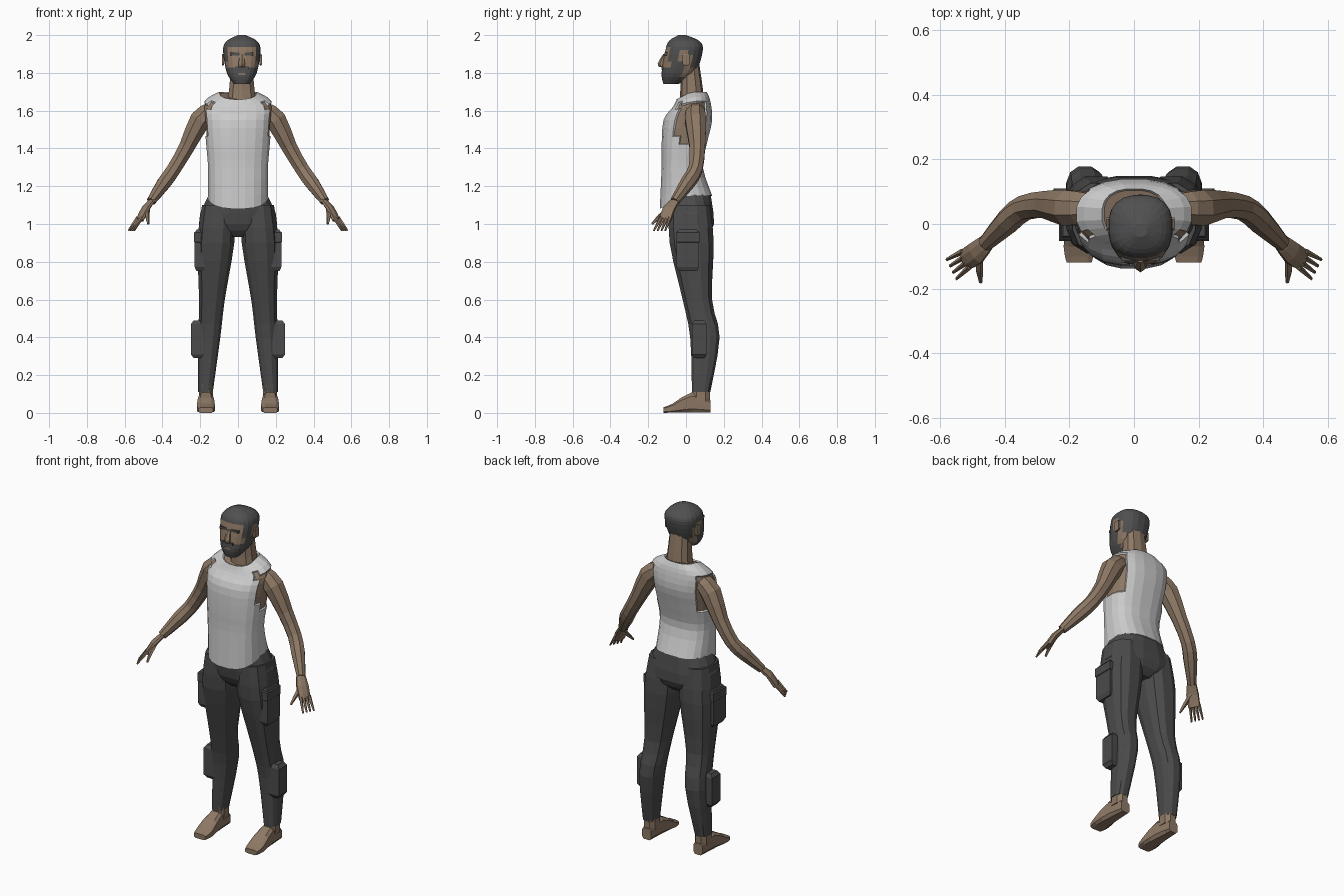
import bpy, bmesh, math
from mathutils import Vector

cube = bpy.data.objects.get("Cube")
if cube:
    bpy.data.objects.remove(cube, do_unlink=True)

RIGHTWARD, BACKWARD, UPWARD = Vector((1, 0, 0)), Vector((0, 1, 0)), Vector((0, 0, 1))


def material(name, red, green, blue):
    made = bpy.data.materials.new(name)
    made.use_nodes = True
    made.diffuse_color = (red, green, blue, 1)
    shader = made.node_tree.nodes["Principled BSDF"]
    shader.inputs["Base Color"].default_value = made.diffuse_color
    return made


SKIN = material("skin", .27, .19, .13)
SHIRT = material("shirt_grey", .6, .6, .6)
CLOTH = material("dark_cloth", .07, .07, .07)
HAIR = material("dark_hair", .08, .08, .08)


def smooth_keys(keys, steps):
    """Fill in sections between the key sections along a smooth spline."""
    keys = [Vector(key) for key in keys]
    padded = [keys[0]] + keys + [keys[-1]]
    filled = []
    for before, start, end, after in zip(padded, padded[1:], padded[2:], padded[3:]):
        for step in range(steps):
            t = step / steps
            out, into = (end - before) / 2, (after - start) / 2
            bend = t * t * (3 - 2 * t)
            filled.append(start.lerp(end, bend) + out * t * (1 - t) ** 2
                          - into * t * t * (1 - t))
    return filled + [keys[-1]]


def section(centre, across, along, width, depth, sides, square):
    """Superellipse section; a larger square value gives boxier corners."""
    points = []
    for i in range(sides):
        angle = math.tau * (i + .5) / sides
        c, s = math.cos(angle), math.sin(angle)
        points.append(centre + across * width * math.copysign(abs(c) ** (2 / square), c)
                      + along * depth * math.copysign(abs(s) ** (2 / square), s))
    return points


def build(name, rings, mats, side=1, rule=None, rim=0):
    """Join sections into a closed flat-shaded mesh, coloured by a rule."""
    bm = bmesh.new()
    loops = [[bm.verts.new((p.x * side, p.y, p.z)) for p in ring] for ring in rings]
    for low, high in zip(loops, loops[1:]):
        for i in range(len(low)):
            bm.faces.new((low[i - 1], low[i], high[i], high[i - 1]))
    bm.faces.new(loops[0])
    bm.faces.new(loops[-1])
    bmesh.ops.recalc_face_normals(bm, faces=bm.faces)
    if rule:
        for face in bm.faces:
            face.material_index = rule(face.calc_center_median())
    if rim:
        openings = [face for face in bm.faces if face.material_index]
        border = bmesh.ops.inset_region(bm, faces=openings, thickness=rim, depth=-rim)
        for face in border["faces"]:
            face.material_index = 0
    mesh = bpy.data.meshes.new(name)
    bm.to_mesh(mesh)
    bm.free()
    for mat in mats:
        mesh.materials.append(mat)
    bpy.context.collection.objects.link(bpy.data.objects.new(name, mesh))


def stack(name, keys, mats, x=0, lean=0, steps=3, sides=12, square=2.5, sag=None, **options):
    """Level sections: height, centre depth, half width, half depth."""
    rings = []
    for z, y, width, depth in smooth_keys(keys, steps):
        ring = section(Vector((x + lean * z, y, z)), RIGHTWARD, BACKWARD,
                       width, depth, sides, square)
        if sag:
            for point in ring:
                point.z += sag(z) * min(0, point.y - y)
        rings.append(ring)
    build(name, rings, mats, **options)


def tube(name, keys, side, flat=1, steps=2, sides=8, broad=BACKWARD):
    """Skin sections square to a path of x, y, z and half width."""
    path = smooth_keys(keys, steps)
    rings = []
    for i, key in enumerate(path):
        ahead, behind = path[min(i + 1, len(path) - 1)], path[max(i - 1, 0)]
        way = Vector(ahead[:3]) - Vector(behind[:3])
        way.normalize()
        across = (broad - way * broad.dot(way)).normalized()
        rings.append(section(Vector(key[:3]), across, way.cross(across),
                             key[3], key[3] * flat, sides, 2))
    build(name, rings, [SKIN], side)


def block(name, centre, half, mat, side=1, taper=1.0):
    """Box whose top and bottom edges can be drawn in."""
    x, y, z = centre
    width, depth, height = half
    rings = []
    for level, scale in ((-1, taper), (-.8, 1), (.8, 1), (1, taper)):
        rings.append(section(Vector((x, y, z + height * level)), RIGHTWARD, BACKWARD,
                             width * scale, depth * scale, 4, 50))
    build(name, rings, [mat], side)


# Sleeveless shirt: the front dips at hem and collar, openings show skin
def shirt_sag(z):
    return max(0, .5 - 4 * min(z - 1.15, 1.7 - z))


def shirt_opening(c):
    armhole = abs(c.x) > .12 and -.05 < c.y < .11 and 1.43 < c.z < 1.64
    collar = abs(c.x) < .03 and abs(c.y) < .05 and c.z > 1.6
    return int(armhole or collar)


stack("tank_top", [(1.15, 0, .16, .14), (1.3, -.02, .16, .11), (1.42, -.01, .17, .12),
                   (1.55, .01, .18, .13), (1.65, .03, .18, .1), (1.7, .03, .1, .08)],
      [SHIRT, SKIN], sides=20, sag=shirt_sag, rule=shirt_opening, rim=.007)

# Neck
stack("neck", [(1.6, .03, .09, .07), (1.71, .03, .07, .06), (1.85, .02, .06, .05)],
      [SKIN], x=.02, sides=10)


# Head with cropped hair, sideburns and beard
def head_colour(c):
    if c.z > 1.94:
        return 1
    if c.z < 1.83:
        return int(c.y < -.02 or c.y > .03 and c.z > 1.8)
    face = c.y < -.05 and abs(c.x - .02) < .08
    ear_gap = abs(c.y) < .02 and c.z < 1.91
    return int(not (face or ear_gap))


stack("head", [(1.74, -.08, .04, .04), (1.8, -.04, .08, .09), (1.92, -.01, .1, .1),
               (1.97, -.01, .08, .08), (2, -.02, .02, .02)],
      [SKIN, HAIR], x=.02, steps=4, sides=20, rule=head_colour)

# Face details
stack("nose", [(1.83, -.12, .02, .02), (1.85, -.12, .02, .03), (1.9, -.11, .01, .01)],
      [SKIN], x=.02, steps=2, sides=6)
block("moustache", (.02, -.12, 1.825), (.035, .01, .008), HAIR)
block("mouth", (.02, -.125, 1.795), (.02, .005, .005), SKIN)
for side, tag in ((1, "left"), (-1, "right")):
    across = .02 + .037 * side
    block(tag + "_brow", (across, -.105, 1.9), (.024, .01, .007), HAIR)
    block(tag + "_eye", (across, -.105, 1.876), (.012, .005, .004), HAIR)
    block(tag + "_ear", (.02 + .1 * side, 0, 1.87), (.006, .02, .03), SKIN, taper=.7)

# Seat of the trousers
stack("trouser_seat", [(.93, .03, .06, .07), (1, .03, .21, .12), (1.17, .01, .15, .12)],
      [CLOTH], sides=16)

for side, tag in ((1, "left"), (-1, "right")):
    # Trouser leg, leaning in towards the hip
    stack(tag + "_trouser_leg",
          [(.11, .08, .04, .05), (.4, .1, .06, .08), (.6, .06, .07, .08),
           (.9, .03, .1, .12), (1.1, .02, .09, .11)],
          [CLOTH], x=.18, lean=-.07, side=side)

    # Cargo pockets
    block(tag + "_thigh_pocket", (.18, .01, .86), (.05, .06, .11), CLOTH, side, .8)
    block(tag + "_pocket_flap", (.18, .01, .93), (.053, .063, .03), CLOTH, side, .9)
    block(tag + "_calf_pocket", (.2, .07, .39), (.05, .04, .1), CLOTH, side, .7)

    # Bare foot, sectioned from heel to toe: depth, half width, height
    foot = smooth_keys([(.13, .03, .07), (.03, .04, .11), (-.07, .05, .05),
                        (-.12, .04, .03)], 2)
    build(tag + "_foot", [section(Vector((.17, y, height / 2)), RIGHTWARD, UPWARD,
                                  width, height / 2, 8, 4)
                          for y, width, height in foot], [SKIN], side)
    stack(tag + "_ankle", [(.06, .08, .04, .05), (.15, .08, .04, .05)], [SKIN],
          x=.17, steps=1, sides=8, side=side)

    # Arm and palm
    tube(tag + "_arm", [(.14, .05, 1.6, .05), (.2, .05, 1.55, .06), (.27, .06, 1.41, .045),
                        (.34, .05, 1.29, .04), (.39, .01, 1.22, .04),
                        (.46, -.06, 1.12, .025)], side)
    tube(tag + "_palm", [(.45, -.05, 1.13, .025), (.49, -.09, 1.08, .037),
                         (.52, -.11, 1.02, .035)], side, .5,
         broad=Vector((-.4, -.9, 0)))

    # Fingers fanned out by a rule, then the thumb
    for i in range(4):
        knuckle = Vector((.53 - .007 * i, -.085 - .016 * i, 1.035, .01))
        tip = Vector((.58 - .01 * i, -.11 - .02 * i, .965, .005))
        tube(f"{tag}_finger_{i + 1}", [knuckle, knuckle.lerp(tip, .6), tip], side,
             steps=1, sides=5)
    tube(tag + "_thumb", [(.48, -.08, 1.09, .014), (.48, -.14, 1.04, .012),
                          (.475, -.18, 1, .006)], side, steps=1, sides=5, broad=RIGHTWARD)
